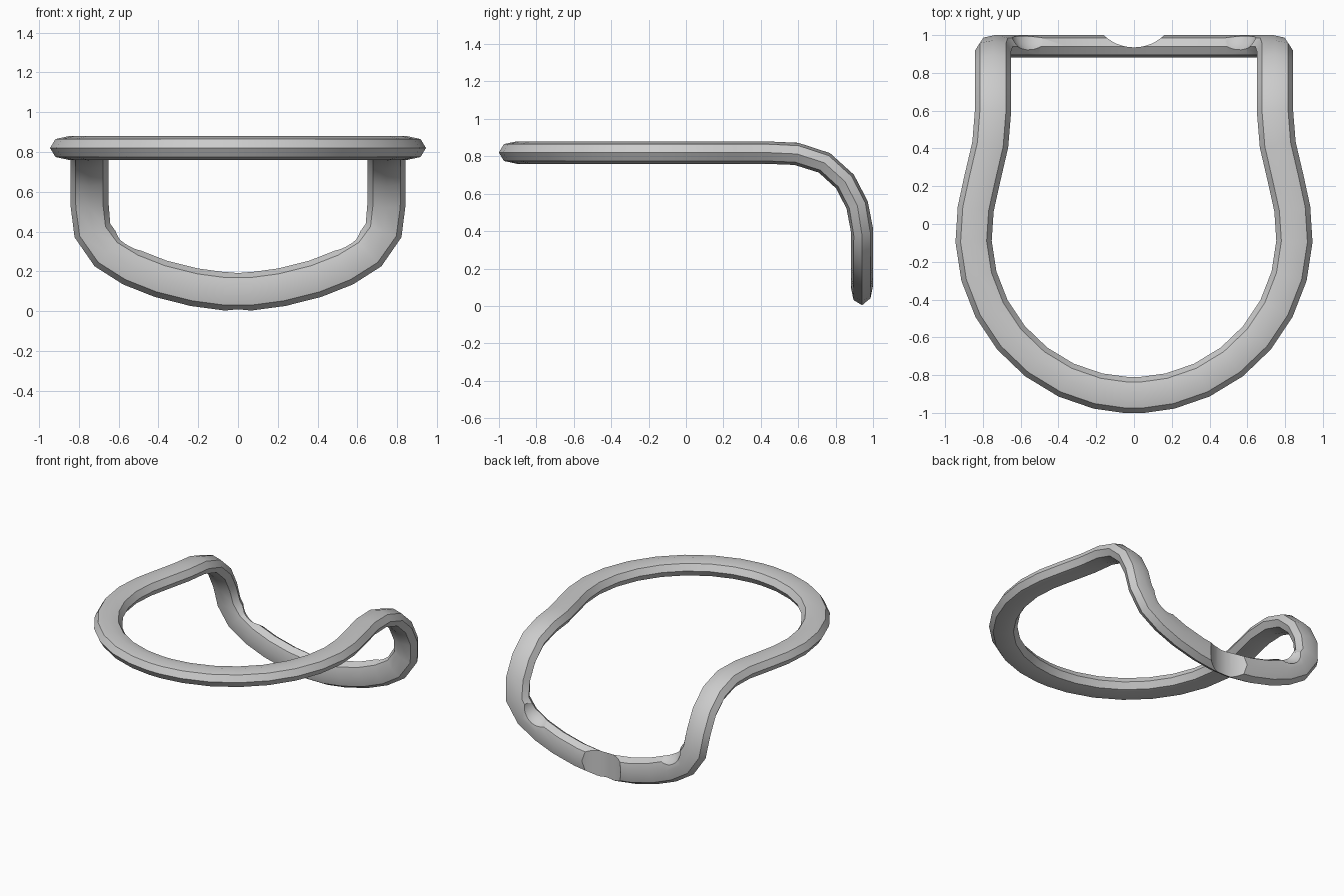
import bpy, bmesh
from math import sin, cos, radians
from mathutils import Vector

if "Cube" in bpy.data.objects:
    bpy.data.objects.remove(bpy.data.objects["Cube"])

# Half of the centre line: (x, y, z, fold angle of the band in degrees)
half = [(0.85 * sin(radians(a)), -0.056 - 0.85 * cos(radians(a)), 0.82, 0)
        for a in (3, 13, 25, 37.5, 50, 62.5, 75, 87.5)]
half += [
    (0.838, 0.08, 0.82, 0), (0.803, 0.24, 0.82, 0), (0.761, 0.42, 0.82, 0),
    # bend down
    (0.747, 0.59, 0.813, 8), (0.747, 0.74, 0.765, 30), (0.747, 0.85, 0.665, 53),
    (0.747, 0.915, 0.54, 72), (0.732, 0.941, 0.405, 88),
    # lower U
    (0.655, 0.941, 0.295, 90), (0.535, 0.941, 0.22, 90), (0.39, 0.941, 0.163, 90),
    (0.22, 0.941, 0.12, 90), (0.07, 0.941, 0.1, 90)]
path = half + [(-x, y, z, a) for x, y, z, a in reversed(half)]

# Flat eight-sided cross-section (width, thickness)
section = [(0.096, 0), (0.069, 0.045), (0, 0.06), (-0.069, 0.045),
           (-0.096, 0), (-0.069, -0.045), (0, -0.06), (0.069, -0.045)]

# Sweep the band around the closed path
bm = bmesh.new()
rings = []
n = len(path)
for i, (x, y, z, a) in enumerate(path):
    before = (Vector(path[i][:3]) - Vector(path[i - 1][:3])).normalized()
    after = (Vector(path[(i + 1) % n][:3]) - Vector(path[i][:3])).normalized()
    tangent = (before + after).normalized()
    up = Vector((0, sin(radians(a)), cos(radians(a))))
    side = tangent.cross(up).normalized()
    up = side.cross(tangent)
    rings.append([bm.verts.new(Vector((x, y, z)) + side * u + up * v)
                  for u, v in section])
for i in range(n):
    r, s = rings[i], rings[(i + 1) % n]
    for j in range(8):
        k = (j + 1) % 8
        bm.faces.new((r[j], r[k], s[k], s[j]))
bmesh.ops.recalc_face_normals(bm, faces=bm.faces)
mesh = bpy.data.meshes.new("folded_band")
bm.to_mesh(mesh)
bm.free()
band = bpy.data.objects.new("folded_band", mesh)
bpy.context.collection.objects.link(band)

# Cutters: central back notch and two scoops on the upper back edge
cutters = []
bpy.ops.mesh.primitive_cylinder_add(vertices=48, radius=0.23, depth=0.6, location=(0, 1.165, 0.1))
cutters.append(bpy.context.object)
for sx in (-1, 1):
    bpy.ops.mesh.primitive_uv_sphere_add(segments=32, ring_count=16, radius=0.135,
                                         location=(sx * 0.52, 1.035, 0.395))
    cutters.append(bpy.context.object)
for c in cutters:
    c.name = "notch_cutter"
    c.hide_render = True
    mod = band.modifiers.new("notch", 'BOOLEAN')
    mod.operation = 'DIFFERENCE'
    mod.solver = 'EXACT'
    mod.object = c

bpy.ops.object.select_all(action='DESELECT')
band.select_set(True)
bpy.context.view_layer.objects.active = band
for m in list(band.modifiers):
    bpy.ops.object.modifier_apply(modifier=m.name)
for c in cutters:
    bpy.data.objects.remove(c)
bpy.ops.object.shade_smooth_by_angle(angle=radians(35))
